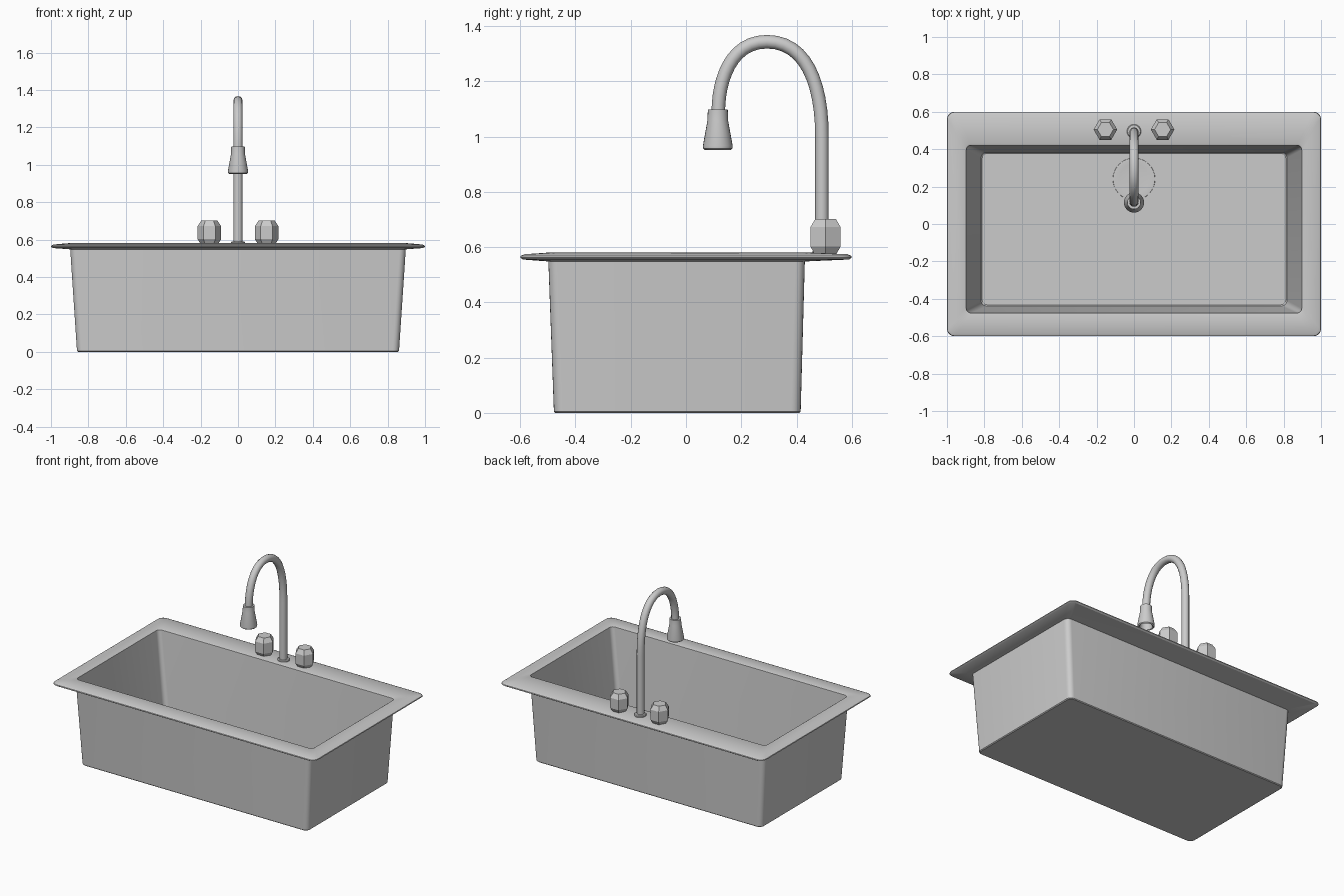
import bpy, bmesh, math

if "Cube" in bpy.data.objects:
    bpy.data.objects.remove(bpy.data.objects["Cube"])


def finish(name, bm, angle=30):
    bmesh.ops.recalc_face_normals(bm, faces=bm.faces)
    me = bpy.data.meshes.new(name)
    bm.to_mesh(me)
    bm.free()
    ob = bpy.data.objects.new(name, me)
    bpy.context.collection.objects.link(ob)
    if angle:
        bpy.context.view_layer.objects.active = ob
        ob.select_set(True)
        bpy.ops.object.shade_smooth_by_angle(angle=math.radians(angle))
        ob.select_set(False)
    return ob


def skin(bm, rings, cap_start=True, cap_end=True):
    loops = [[bm.verts.new(p) for p in ring] for ring in rings]
    n = len(loops[0])
    for a, b in zip(loops, loops[1:]):
        for i in range(n):
            j = (i + 1) % n
            bm.faces.new((a[i], a[j], b[j], b[i]))
    if cap_start:
        bm.faces.new(loops[0][::-1])
    if cap_end:
        bm.faces.new(loops[-1])


def rounded_rect(hx, y0, y1, z, r, seg=5):
    corners = [(hx - r, y1 - r, 0), (r - hx, y1 - r, 90),
               (r - hx, y0 + r, 180), (hx - r, y0 + r, 270)]
    return [(cx + r * math.cos(math.radians(a + 90 * i / seg)),
             cy + r * math.sin(math.radians(a + 90 * i / seg)), z)
            for cx, cy, a in corners for i in range(seg + 1)]


def lathe(name, profile, x, y, sides, angle=30):
    bm = bmesh.new()
    skin(bm, [[(x + r * math.cos(2 * math.pi * i / sides),
                y + r * math.sin(2 * math.pi * i / sides), z)
               for i in range(sides)] for r, z in profile])
    return finish(name, bm, angle)


# Basin and rim: one skin from the underside, round the rim, down to the floor
bm = bmesh.new()
skin(bm, [rounded_rect(*a) for a in [
    (0.855, -0.473, 0.410, 0.000, 0.030),
    (0.861, -0.478, 0.415, 0.005, 0.034),
    (0.897, -0.498, 0.430, 0.548, 0.034),
    (0.990, -0.590, 0.590, 0.555, 0.035),
    (1.000, -0.600, 0.600, 0.562, 0.040),
    (0.998, -0.598, 0.598, 0.568, 0.040),
    (0.985, -0.585, 0.585, 0.574, 0.035),
    (0.905, -0.485, 0.430, 0.581, 0.030),
    (0.897, -0.476, 0.421, 0.577, 0.025),
    (0.818, -0.438, 0.383, 0.045, 0.030),
    (0.812, -0.432, 0.377, 0.040, 0.027)]])
finish("sink_basin", bm)

# Drain fitting on the basin floor
lathe("drain", [(0.114, 0.038), (0.112, 0.042), (0.098, 0.043),
                (0.080, 0.041), (0.030, 0.041)], 0, 0.24, 32)

# Six-sided tap handles
for side, name in ((-1, "left_handle"), (1, "right_handle")):
    lathe(name, [(0.046, 0.576), (0.063, 0.602), (0.063, 0.672), (0.043, 0.702)],
          side * 0.153, 0.505, 6, 0)

# Collar at the foot of the spout
lathe("spout_collar", [(0.038, 0.575), (0.038, 0.584), (0.034, 0.589),
                       (0.022, 0.590)], 0, 0.495, 24)

# Gooseneck spout
cu = bpy.data.curves.new("spout", "CURVE")
cu.dimensions = "3D"
cu.bevel_depth = 0.0245
cu.bevel_resolution = 4
cu.resolution_u = 12
cu.use_fill_caps = True
sp = cu.splines.new("BEZIER")
path = [((0.492, 0.58), (0.492, 0.50), (0.492, 0.70)),
        ((0.492, 1.00), (0.492, 0.90), (0.492, 1.20)),
        ((0.293, 1.343), (0.430, 1.343), (0.160, 1.343)),
        ((0.117, 1.09), (0.117, 1.20), (0.117, 1.00))]
sp.bezier_points.add(len(path) - 1)
for bp, (co, hl, hr) in zip(sp.bezier_points, path):
    bp.handle_left_type = bp.handle_right_type = "FREE"
    bp.co, bp.handle_left, bp.handle_right = [(0, y, z) for y, z in (co, hl, hr)]
spout = bpy.data.objects.new("spout", cu)
bpy.context.collection.objects.link(spout)

# Spray head, hollow underneath
lathe("spray_head", [(0.022, 1.098), (0.036, 1.098), (0.037, 1.060),
                     (0.054, 0.966), (0.053, 0.957), (0.047, 0.952),
                     (0.041, 0.956), (0.034, 1.000)], 0, 0.115, 24)
